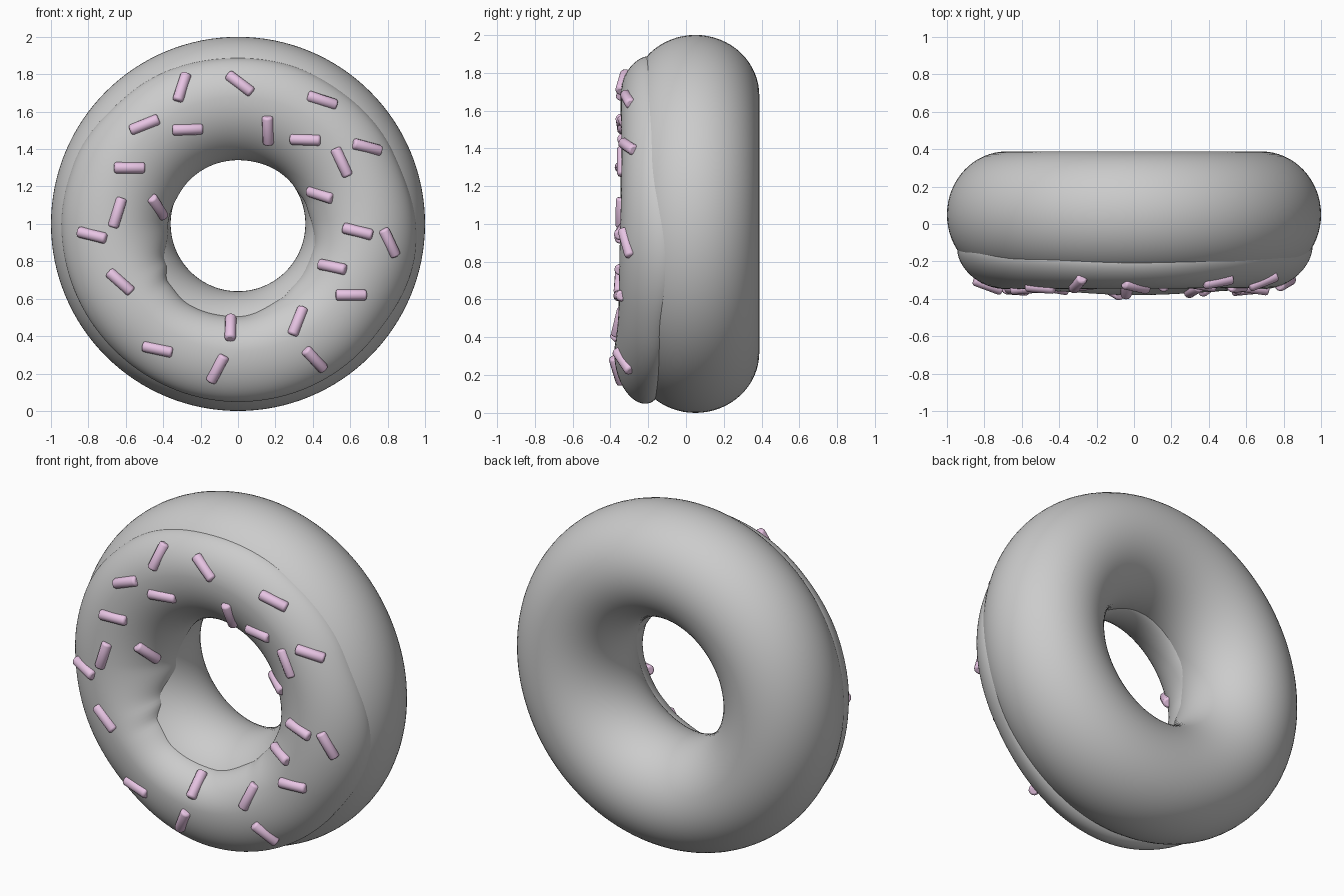
import bpy, bmesh
from math import sin, cos, pi, radians, degrees, hypot, atan2
from mathutils import Vector, Matrix

if "Cube" in bpy.data.objects:
    bpy.data.objects.remove(bpy.data.objects["Cube"])

R, A, B, YC, ZC = 0.68, 0.32, 0.338, 0.05, 1.0   # ring radius, tube half-sizes, centre

# Icing edge angles (degrees round the tube) keyed by angle round the ring
OUTER = [(-90, 51), (-40, 56), (-13, 63), (25, 48), (60, 43), (90, 41),
         (130, 46), (160, 54), (180, 57), (220, 55), (270, 51)]
INNER = [(-90, 36), (-60, 44), (-47, 49), (-20, 54), (15, 72), (30, 80), (90, 88),
         (150, 85), (185, 75), (208, 50), (220, 38), (238, 34), (270, 36)]
# Icing thickness and how full its outer edge is, keyed the same way
THICK = [(-90, .092), (-30, .066), (30, .053), (90, .058), (180, .06), (225, .07), (270, .092)]
FULL = [(-90, 1), (-15, .1), (45, 0), (90, .1), (180, .1), (215, .4), (270, 1)]


def ease(keys, th):
    d = (degrees(th) + 90) % 360 - 90
    for (a, va), (b, vb) in zip(keys, keys[1:]):
        if d <= b:
            return va + (vb - va) * (1 - cos(pi * (d - a) / (b - a))) / 2
    return keys[-1][1]


def tube(th, phi, t=0.0):
    r = R + (A + t) * sin(phi)
    return Vector((r * cos(th), YC - (B + t) * cos(phi), ZC + r * sin(th)))


def icing_point(th, s):
    """s runs from -1 (hole edge) to 1 (outer edge)."""
    phi = radians(ease(OUTER if s > 0 else INNER, th) * s)
    t, u = ease(THICK, th), abs(s)
    if s > 0:
        full = ease(FULL, th)
        t *= max(0, 1 - u ** (1.8 + 3.2 * full)) ** (0.9 - 0.4 * full)
    else:
        top = max(0, sin(th))
        t *= max(0, 1 - u ** (2 + 1.5 * top)) ** (1 - 0.3 * top)
    return tube(th, phi, t - 0.005 * u ** 12)


def grid_object(name, n, m, func, closed):
    bm = bmesh.new()
    v = [[bm.verts.new(func(i, j)) for j in range(m)] for i in range(n)]
    for i in range(n):
        k = (i + 1) % n
        for j in range(m if closed else m - 1):
            l = (j + 1) % m
            bm.faces.new((v[i][j], v[i][l], v[k][l], v[k][j])).smooth = True
    me = bpy.data.meshes.new(name)
    bm.to_mesh(me)
    bm.free()
    ob = bpy.data.objects.new(name, me)
    bpy.context.collection.objects.link(ob)
    return ob


# Dough ring and the icing shell with its uneven edge
grid_object("dough", 128, 64, lambda i, j: tube(i * 2 * pi / 128, j * 2 * pi / 64), True)
M = 49
grid_object("icing", 160, M, lambda i, j: icing_point(
    i * 2 * pi / 160, sin(pi * (j / (M - 1) - 0.5))), False)


def icing_y(x, z):
    """Depth of the icing front at a point of the front view."""
    th, r = atan2(z - ZC, x), hypot(x, z - ZC)
    lo, hi = -0.97, 0.97
    for _ in range(30):
        mid = (lo + hi) / 2
        p = icing_point(th, mid)
        if hypot(p.x, p.z - ZC) < r:
            lo = mid
        else:
            hi = mid
    return icing_point(th, lo).y


# Shared sprinkle mesh: short rod with rounded rims
bm = bmesh.new()
bmesh.ops.create_cone(bm, cap_ends=True, segments=12, radius1=0.03, radius2=0.03, depth=0.165)
rims = [e for e in bm.edges if abs(e.verts[0].co.z - e.verts[1].co.z) < 1e-4]
bmesh.ops.bevel(bm, geom=rims, offset=0.012, segments=2, profile=0.5, affect='EDGES')
for f in bm.faces:
    f.smooth = len(f.verts) == 4
rod = bpy.data.meshes.new("sprinkle")
bm.to_mesh(rod)
bm.free()
pink = bpy.data.materials.new("pink")
pink.diffuse_color = (0.8, 0.55, 0.77, 1)
pink.use_nodes = True
pink.node_tree.nodes["Principled BSDF"].inputs["Base Color"].default_value = pink.diffuse_color
rod.materials.append(pink)

# Sprinkles: x, z and tilt in the front view, laid on the icing
SPRINKLES = [(-.30, 1.73, 72), (.01, 1.75, -37), (.45, 1.66, -18), (-.5, 1.53, 22),
             (-.27, 1.505, 2), (.16, 1.5, -88), (.36, 1.45, -2), (.69, 1.41, -15),
             (.555, 1.33, -65), (-.58, 1.3, 0), (.44, 1.155, -18), (-.645, 1.06, 73),
             (-.43, 1.09, -58), (-.78, .94, -14), (.64, .96, -14), (.81, .9, -65),
             (.505, .77, -12), (-.63, .69, -42), (.605, .62, 0), (-.04, .445, 88),
             (.32, .48, 68), (-.43, .33, -12), (-.11, .225, 62), (.41, .275, -47)]
for n, (x, z, a) in enumerate(SPRINKLES):
    c, s, h = cos(radians(a)), sin(radians(a)), 0.04
    slope = (icing_y(x + c * h, z + s * h) - icing_y(x - c * h, z - s * h)) / (2 * h)
    ob = bpy.data.objects.new(f"sprinkle_{n + 1}", rod)
    turn = Vector((c, slope, s)).to_track_quat('Z', 'Y').to_matrix().to_4x4()
    ob.matrix_world = Matrix.Translation((x, icing_y(x, z) + 0.004, z)) @ turn
    bpy.context.collection.objects.link(ob)
